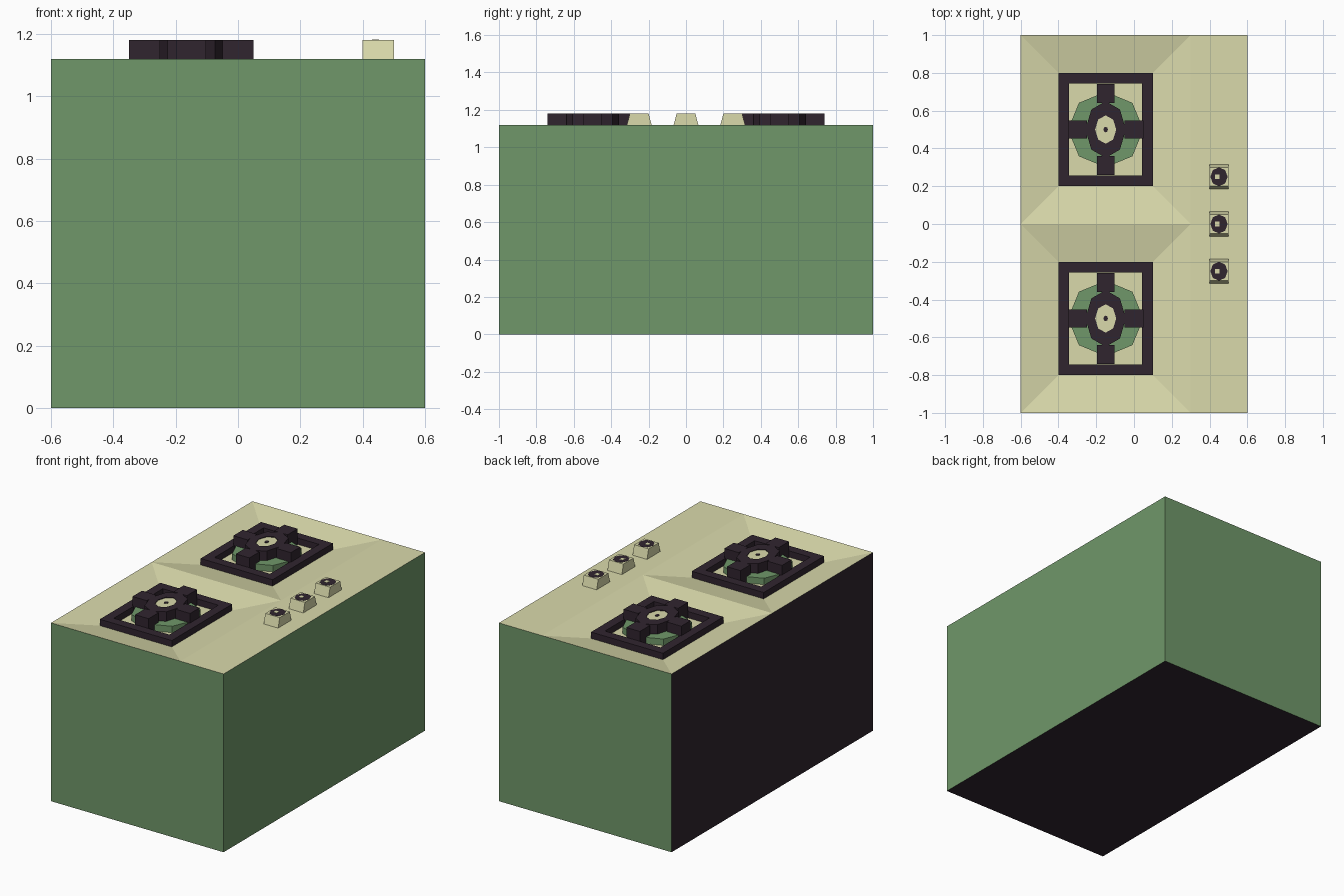
import bpy, bmesh, math

if "Cube" in bpy.data.objects:
    bpy.data.objects.remove(bpy.data.objects["Cube"])

def material(name, rgb):
    m = bpy.data.materials.new(name)
    m.diffuse_color = (*rgb, 1)
    m.use_nodes = True
    m.node_tree.nodes["Principled BSDF"].inputs["Base Color"].default_value = m.diffuse_color
    return m

GREEN = material("green enamel", (0.162, 0.312, 0.142))
CREAM = material("cream enamel", (0.70, 0.70, 0.41))
DARK = material("dark iron", (0.030, 0.018, 0.028))
TOP, FLOOR, GRATE = 1.12, 1.08, 1.18

def finish(name, bm, mats):
    bmesh.ops.remove_doubles(bm, verts=bm.verts, dist=1e-5)
    bmesh.ops.recalc_face_normals(bm, faces=bm.faces)
    me = bpy.data.meshes.new(name)
    bm.to_mesh(me)
    bm.free()
    for m in mats:
        me.materials.append(m)
    ob = bpy.data.objects.new(name, me)
    bpy.context.collection.objects.link(ob)
    return ob

def poly(bm, pts, mat=0):
    f = bm.faces.new([bm.verts.new(p) for p in pts])
    f.material_index = mat

def rect(x0, x1, y0, y1):
    return [(x0, y0), (x1, y0), (x1, y1), (x0, y1)]

def octagon(cx, cy, rx, ry):
    return [(cx + rx * math.cos(i * math.pi / 4), cy + ry * math.sin(i * math.pi / 4))
            for i in range(8)]

def loft(name, low, high, z0, z1, mat):
    """Closed solid between two outlines."""
    bm = bmesh.new()
    a, b = [(*p, z0) for p in low], [(*p, z1) for p in high]
    poly(bm, a[::-1])
    poly(bm, b)
    for i in range(len(a)):
        j = (i + 1) % len(a)
        poly(bm, [a[i], a[j], b[j], b[i]])
    return finish(name, bm, [mat])

def tube(name, outer, inner, z0, z1, mat):
    """Solid ring between an outer and an inner outline."""
    bm = bmesh.new()
    section = [(outer, z0), (outer, z1), (inner, z1), (inner, z0)]
    n = len(outer)
    for s in range(4):
        (p, za), (q, zb) = section[s], section[(s + 1) % 4]
        for i in range(n):
            j = (i + 1) % n
            poly(bm, [(*p[i], za), (*p[j], za), (*q[j], zb), (*q[i], zb)])
    return finish(name, bm, [mat])

# Cabinet: green sides, dark back and base, cream top with two sunken basins
bm = bmesh.new()
base = rect(-0.6, 0.6, -1, 1)
poly(bm, [(*p, 0) for p in base[::-1]], 2)
for i in range(4):
    (ax, ay), (bx, by) = base[i], base[(i + 1) % 4]
    poly(bm, [(ax, ay, 0), (bx, by, 0), (bx, by, TOP), (ax, ay, TOP)], 2 if i == 3 else 0)
poly(bm, [(*p, TOP) for p in rect(0.3, 0.6, -1, 1)], 1)
for y in (-1, 0):
    rim = [(*p, TOP) for p in rect(-0.6, 0.3, y, y + 1)]
    pan = [(*p, FLOOR) for p in rect(-0.4, 0.1, y + 0.2, y + 0.8)]
    poly(bm, pan, 1)
    for i in range(4):
        j = (i + 1) % 4
        poly(bm, [rim[i], rim[j], pan[j], pan[i]], 1)
finish("cabinet", bm, [GREEN, CREAM, DARK])

# Burners with grates
CX = -0.15
for side, cy in (("front", -0.5), ("rear", 0.5)):
    tube(side + "_grate_frame", rect(-0.4, 0.1, cy - 0.3, cy + 0.3),
         rect(-0.343, 0.043, cy - 0.243, cy + 0.243), FLOOR, TOP, DARK)
    disc = octagon(CX, cy, 0.2, 0.2)
    loft(side + "_burner_disc", disc, disc, FLOOR, TOP, GREEN)
    tube(side + "_burner_ring", octagon(CX, cy, 0.107, 0.15),
         octagon(CX, cy, 0.056, 0.075), TOP, GRATE, DARK)
    cap = octagon(CX, cy, 0.056, 0.075)
    loft(side + "_burner_cap", cap, cap, TOP, GRATE - 0.004, CREAM)
    dot = octagon(CX, cy, 0.012, 0.015)
    loft(side + "_burner_igniter", dot, dot, GRATE - 0.004, GRATE - 0.001, DARK)
    for s in (-1, 1):
        x, y = CX + s * 0.15, cy + s * 0.19
        pad = rect(x - 0.05, x + 0.05, cy - 0.047, cy + 0.047)
        loft(side + "_grate_side_pad", pad, pad, FLOOR, GRATE, DARK)
        pad = rect(CX - 0.047, CX + 0.047, y - 0.05, y + 0.05)
        loft(side + "_grate_end_pad", pad, pad, FLOOR, GRATE, DARK)

# Control knobs with dial plates
for y in (-0.25, 0, 0.25):
    loft("knob", rect(0.4, 0.5, y - 0.066, y + 0.066),
         rect(0.4, 0.5, y - 0.05, y + 0.05), TOP, GRATE, CREAM)
    dial = octagon(0.45, y, 0.046, 0.05)
    loft("knob_dial", dial, dial, GRATE - 0.002, GRATE + 0.001, DARK)
    mark = rect(0.43, 0.453, y - 0.012, y + 0.012)
    loft("knob_mark", mark, mark, GRATE, GRATE + 0.002, CREAM)
